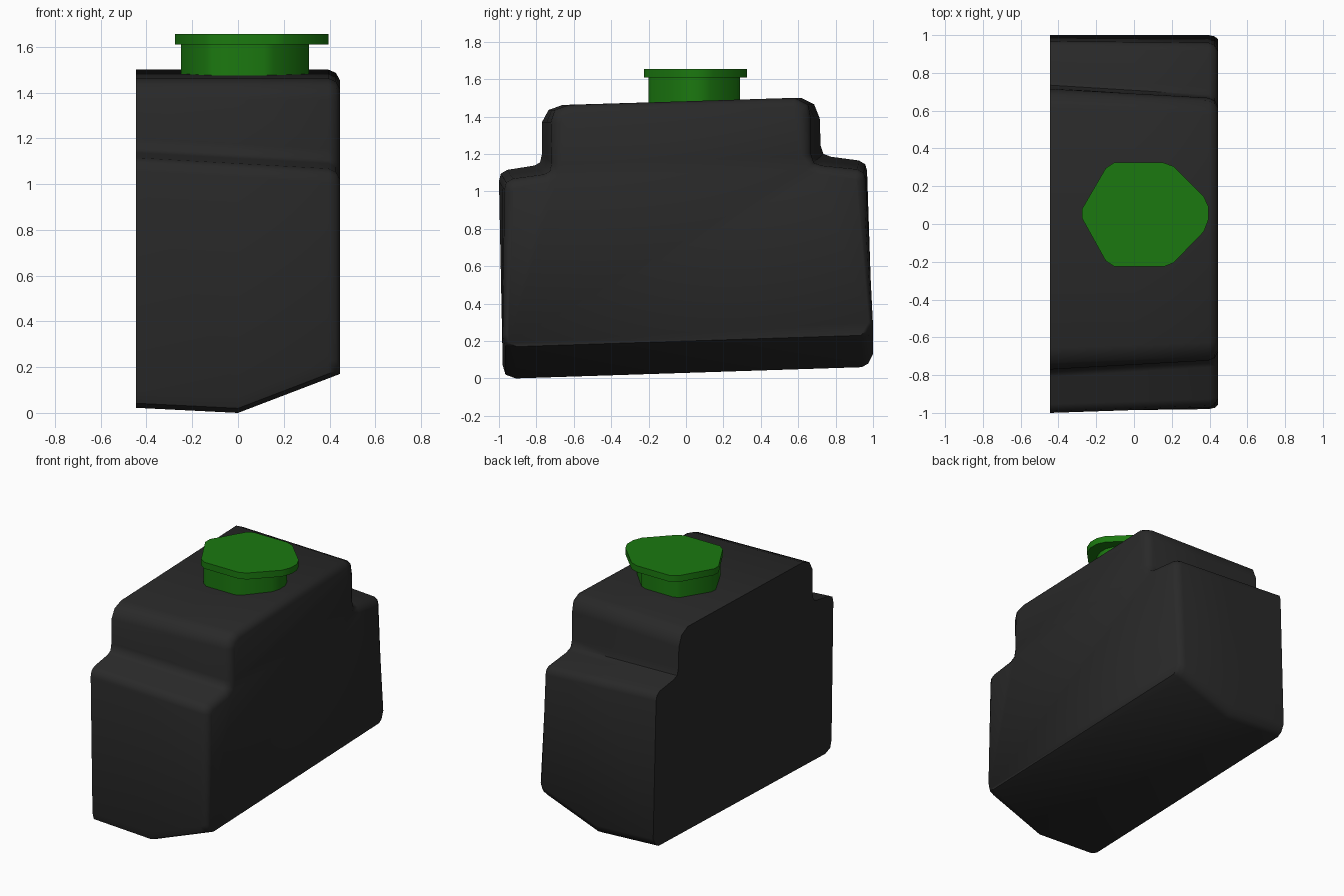
import bpy, bmesh, math
from mathutils import Vector

if "Cube" in bpy.data.objects:
    bpy.data.objects.remove(bpy.data.objects["Cube"])

# Side profile (y, z, group): b = bottom, w = walls and top, s = step
PROFILE = [
    (-.98, .07, 'b'), (-.965, .02, 'b'), (-.91, 0, 'b'),
    (.94, .06, 'b'), (.975, .08, 'b'), (1.0, .13, 'b'),
    (.968, 1.11, 'w'), (.958, 1.145, 'w'), (.925, 1.165, 'w'),
    (.775, 1.185, 's'), (.735, 1.2, 's'), (.72, 1.245, 's'),
    (.715, 1.39, 'w'), (.685, 1.465, 'w'), (.615, 1.5, 'w'),
    (-.66, 1.462, 'w'), (-.735, 1.435, 'w'), (-.77, 1.37, 'w'),
    (-.77, 1.2, 's'), (-.78, 1.155, 's'), (-.81, 1.138, 's'),
    (-.955, 1.115, 'w'), (-.99, 1.095, 'w'), (-1.0, 1.055, 'w'),
]


def material(name, color):
    m = bpy.data.materials.new(name)
    m.diffuse_color = (*color, 1)
    m.use_nodes = True
    m.node_tree.nodes["Principled BSDF"].inputs["Base Color"].default_value = m.diffuse_color
    return m


def loft(name, sections, mat, angle):
    """Skin a stack of closed loops and cap both ends."""
    bm = bmesh.new()
    loops = [[bm.verts.new(p) for p in s] for s in sections]
    n = len(loops[0])
    for a, b in zip(loops, loops[1:]):
        for i in range(n):
            j = (i + 1) % n
            bm.faces.new((a[i], a[j], b[j], b[i]))
    bm.faces.new(loops[0][::-1])
    bm.faces.new(loops[-1])
    bmesh.ops.recalc_face_normals(bm, faces=bm.faces)
    me = bpy.data.meshes.new(name)
    bm.to_mesh(me)
    bm.free()
    me.materials.append(mat)
    ob = bpy.data.objects.new(name, me)
    bpy.context.collection.objects.link(ob)
    bpy.ops.object.select_all(action='DESELECT')
    ob.select_set(True)
    bpy.context.view_layer.objects.active = ob
    bpy.ops.object.shade_smooth_by_angle(angle=math.radians(angle))
    return ob


def section(x, inset):
    """Profile at x: step and shelf taper toward +x, the floor rises in a V."""
    t = (x + .445) / .89
    rise = .382 * x if x > 0 else -.05 * x
    pts = []
    for y, z, g in PROFILE:
        side = 1 if y > 0 else -1
        shelf = g == 'w' and 1.0 < z < 1.18
        if g == 's':
            y, z = y - side * .055 * t, z - .05 * t
        elif shelf:
            y, z = y - side * (.008 if side > 0 else .03) * t, z - .05 * t
        elif g == 'w' and z < 1.42:
            y -= side * .05 * t
        elif g == 'w':
            y -= side * .035 * t
        else:
            z += rise
        pts.append(Vector((y, z)))
    out = []
    n = len(pts)
    for i, p in enumerate(pts):
        d1 = (p - pts[i - 1]).normalized()
        d2 = (pts[(i + 1) % n] - p).normalized()
        n1, n2 = Vector((-d1.y, d1.x)), Vector((-d2.y, d2.x))
        q = p + (n1 + n2) * inset / (1 + n1.dot(n2))
        if PROFILE[i][2] == 'b':
            q = Vector((p.x + (q.x - p.x) * .5, p.y))
        out.append((x, q.x, q.y))
    return out


black = material("black_plastic", (.022, .022, .022))
green = material("green_plastic", (.011, .19, .005))

# Tank body with a rounded +x rim
loft("tank_body", [section(*s) for s in
     ((-.445, 0), (0, 0), (.395, 0), (.428, .014), (.445, .045))], black, 50)

# Filler cap outline
CAP = [(-.275, .08), (-.15, .295), (-.105, .325), (.155, .325), (.21, .305),
       (.37, .145), (.395, .09), (.395, .025), (.37, -.04), (.21, -.205),
       (.16, -.225), (-.105, -.225), (-.15, -.195), (-.275, .03)]


def prism(name, sx, sy, cx, cy, z0, z1):
    pts = [(cx + (x - .06) * sx, cy + (y - .05) * sy) for x, y in CAP]
    loft(name, [[(x, y, z) for x, y in pts] for z in (z0, z1)], green, 40)


prism("filler_neck", .836, .89, .03, .045, 1.45, 1.615)
prism("filler_cap", 1, 1, .06, .05, 1.61, 1.655)
